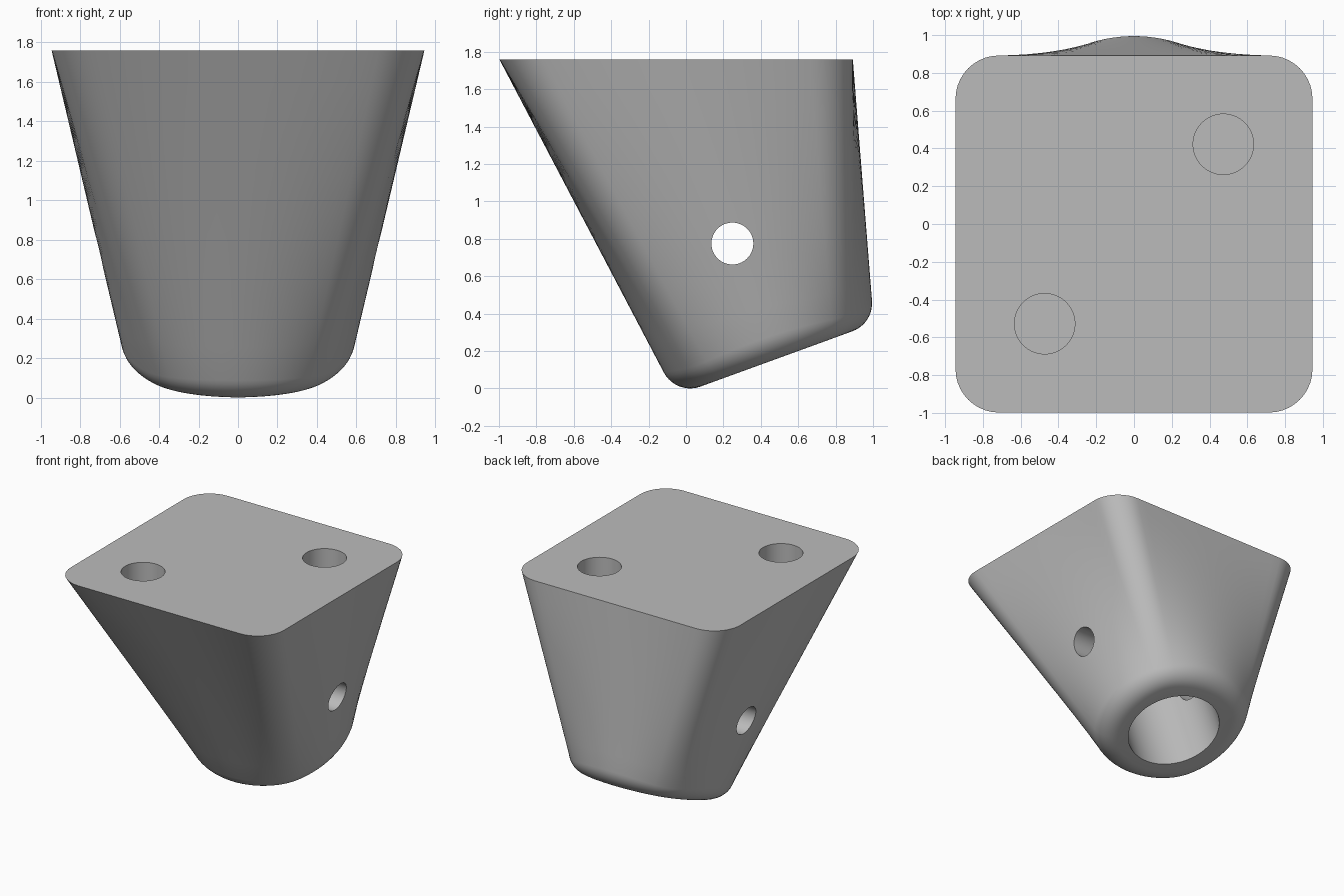
import bpy, bmesh
from math import sin, cos, tan, pi, radians
from mathutils import Vector, Matrix

cube = bpy.data.objects.get("Cube")
if cube:
    bpy.data.objects.remove(cube, do_unlink=True)

# Main dimensions
HALF, CORNER, TOP_Z, TOP_Y = 0.945, 0.23, 1.76, -0.053
RADIUS, FILLET, TILT = 0.563, 0.16, radians(20)
BORE_R, BORE_DEPTH = 0.358, 1.13
FOOT = Vector((0, 0.475, 0.155))
SIDE = Vector((1, 0, 0))
SLOPE = Vector((0, cos(TILT), sin(TILT)))
AXIS = Vector((0, -sin(TILT), cos(TILT)))

grey = bpy.data.materials.new("plain grey")
grey.use_nodes = True
grey.diffuse_color = (0.5, 0.5, 0.5, 1)
grey.node_tree.nodes["Principled BSDF"].inputs["Base Color"].default_value = (0.5, 0.5, 0.5, 1)


def top_outline(arc_steps=10, side_steps=20):
    """Rounded square, starting at the end of the +x side."""
    flat = HALF - CORNER
    arcs = []
    for q in range(4):
        a0 = q * pi / 2
        mid = Matrix.Rotation(a0, 3, 'Z') @ Vector((flat, flat, 0))
        arcs.append([mid + CORNER * Vector((cos(a), sin(a), 0))
                     for a in (a0 + i * pi / 2 / arc_steps for i in range(arc_steps + 1))])
    pts = []
    for q in range(4):
        pts += arcs[q]
        start, end = arcs[q][-1], arcs[(q + 1) % 4][0]
        pts += [start.lerp(end, i / side_steps) for i in range(1, side_steps)]
    return pts


def column(top, angle, wall_steps=10, fillet_steps=10):
    """One strip down the wall, round the fillet and in to the foot face."""
    radial = cos(angle) * SIDE + sin(angle) * SLOPE
    corner = FOOT + RADIUS * radial
    up, inward = (top - corner).normalized(), -radial
    half = up.angle(inward) / 2
    wall_end = corner + up * FILLET / tan(half)
    foot_end = corner + inward * FILLET / tan(half)
    centre = corner + (up + inward).normalized() * FILLET / sin(half)
    strip = [top.lerp(wall_end, i / wall_steps) for i in range(wall_steps)]
    a, b = wall_end - centre, foot_end - centre
    sweep = a.angle(b)
    for i in range(fillet_steps + 1):
        t = i / fillet_steps
        strip.append(centre + (a * sin((1 - t) * sweep) + b * sin(t * sweep)) / sin(sweep))
    # Bore lip and bore wall
    lip = FOOT + BORE_R * radial
    return strip + [lip, lip + AXIS * BORE_DEPTH]


# Loft from the square top to the tilted round foot
outline = top_outline()
n = len(outline)
total = sum((outline[i] - outline[i - 1]).length for i in range(n))
angle = 2 * pi * (HALF - CORNER) / total
bm = bmesh.new()
columns = []
for i, p in enumerate(outline):
    if i:
        angle += 2 * pi * (p - outline[i - 1]).length / total
    columns.append([bm.verts.new(v) for v in column(p + Vector((0, TOP_Y, TOP_Z)), angle)])
for i in range(n):
    a, b = columns[i - 1], columns[i]
    for j in range(len(a) - 1):
        bm.faces.new((a[j], a[j + 1], b[j + 1], b[j]))
bm.faces.new([c[0] for c in columns])
bm.faces.new([c[-1] for c in reversed(columns)])
bmesh.ops.recalc_face_normals(bm, faces=bm.faces)
mesh = bpy.data.meshes.new("leg_socket")
bm.to_mesh(mesh)
bm.free()
socket = bpy.data.objects.new("leg_socket", mesh)
bpy.context.collection.objects.link(socket)
mesh.materials.append(grey)


def drill(name, radius, length, centre, rotation=(0, 0, 0)):
    """Cut a round hole and discard the cutter."""
    bpy.ops.mesh.primitive_cylinder_add(vertices=64, radius=radius, depth=length,
                                        location=centre, rotation=rotation)
    cutter = bpy.context.object
    cutter.name = name
    cutter.hide_render = True
    cutter.data.materials.append(grey)
    mod = socket.modifiers.new(name, 'BOOLEAN')
    mod.operation, mod.solver, mod.object = 'DIFFERENCE', 'EXACT', cutter
    bpy.context.view_layer.objects.active = socket
    bpy.ops.object.modifier_apply(modifier=name)
    bpy.data.objects.remove(cutter, do_unlink=True)


# Cross pin hole and the two blind screw holes
drill("pin_hole", 0.112, 3, (0, 0.248, 0.775), (0, pi / 2, 0))
for s, name in ((1, "back_screw_hole"), (-1, "front_screw_hole")):
    drill(name, 0.16, 0.9, (0.473 * s, TOP_Y + 0.475 * s, TOP_Z))

# Smooth walls with crisp hole and top edges
bpy.ops.object.select_all(action='DESELECT')
socket.select_set(True)
bpy.context.view_layer.objects.active = socket
bpy.ops.object.shade_smooth_by_angle(angle=radians(30))
